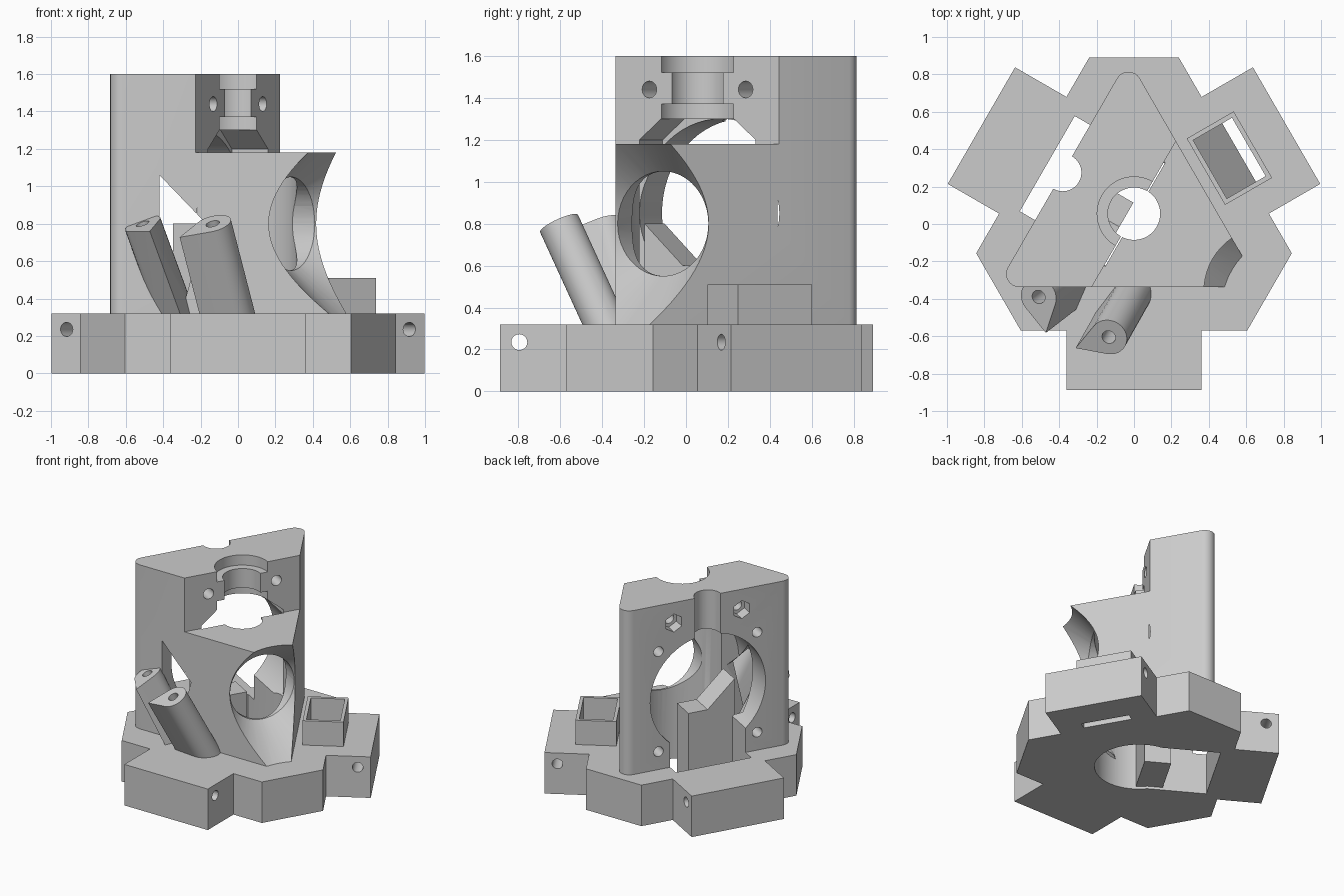
import bpy, bmesh, math
from math import sin, cos, pi, radians
from mathutils import Matrix, Vector

if "Cube" in bpy.data.objects:
    bpy.data.objects.remove(bpy.data.objects["Cube"])

I = Matrix.Identity(4)
# Frame aligned with the main bore: x' along bore, y' across the left face
F = Matrix.Translation((.024, .041, 0)) @ Matrix.Rotation(radians(-30), 4, 'Z')
# Profiles drawn as (across, height), extruded along the bore
P = F @ Matrix(((0, 0, 1, 0), (1, 0, 0, 0), (0, 1, 0, 0), (0, 0, 0, 1)))


def finish(name, bm):
    bmesh.ops.recalc_face_normals(bm, faces=bm.faces)
    me = bpy.data.meshes.new(name)
    bm.to_mesh(me)
    bm.free()
    ob = bpy.data.objects.new(name, me)
    bpy.context.collection.objects.link(ob)
    return ob


def prism(name, pts, z0, z1, m=I):
    bm = bmesh.new()
    lo = [bm.verts.new(m @ Vector((x, y, z0))) for x, y in pts]
    hi = [bm.verts.new(m @ Vector((x, y, z1))) for x, y in pts]
    n = len(pts)
    bm.faces.new(lo[::-1])
    bm.faces.new(hi)
    for i in range(n):
        j = (i + 1) % n
        bm.faces.new((lo[i], lo[j], hi[j], hi[i]))
    return finish(name, bm)


def cyl(p0, p1, r0, r1=None, m=I, seg=48):
    p0, p1 = m @ Vector(p0), m @ Vector(p1)
    d = p1 - p0
    q = Matrix.Translation((p0 + p1) / 2) @ d.to_track_quat('Z', 'Y').to_matrix().to_4x4()
    bm = bmesh.new()
    bmesh.ops.create_cone(bm, cap_ends=True, segments=seg, radius1=r0,
                          radius2=r0 if r1 is None else r1, depth=d.length, matrix=q)
    return finish("cutter", bm)


def rect(x0, x1, y0, y1):
    return [(x0, y0), (x1, y0), (x1, y1), (x0, y1)]


def combine(ob, other, op='DIFFERENCE'):
    other.hide_render = True
    md = ob.modifiers.new("b", 'BOOLEAN')
    md.operation, md.object, md.solver = op, other, 'EXACT'
    bpy.context.view_layer.objects.active = ob
    bpy.ops.object.modifier_apply(modifier=md.name)
    bpy.data.objects.remove(other, do_unlink=True)


# Three-armed base plate, one third of the outline repeated
C = Vector((0, .055))
third = [(-.605, -.57), (-.36, -.57), (-.36, -.887), (.36, -.887), (.36, -.57), (.605, -.57)]
outline = []
for k in range(3):
    a = k * 2 * pi / 3
    for x, y in third:
        y -= C.y
        outline.append((x * cos(a) - y * sin(a), x * sin(a) + y * cos(a) + C.y))
body = prism("bracket_body", outline, 0, .32)

# Rounded triangular tower
tri = []
for k in range(3):
    a = radians(90 + 120 * k)
    cx, cy = -.03 + .674 * cos(a), .07 + .674 * sin(a)
    for i in range(9):
        b = a + radians(-60 + 15 * i)
        tri.append((cx + .07 * cos(b), cy + .07 * sin(b)))
tower = prism("tower", tri, .3, 1.6)
combine(tower, prism("cutter", rect(-.0275, 1.5, -1.5, 1.5), 1.18, 1.8, F))
# flared opening toward the right corner
combine(tower, cyl((.29, 0, .8), (.85, 0, .8), .24, .71, F, 64))
combine(tower, cyl((-.1, 0, .8), (.32, 0, .8), .25, None, F))
# slit in the front wall
slit = Matrix(((1, 0, 0, 0), (0, 0, -1, 0), (0, 1, 0, 0), (0, 0, 0, 1)))
combine(tower, prism("cutter", [(-.42, 1.06), (-.42, .4), (-.3, .33), (-.17, .8)], .1, .45, slit))
combine(body, tower, 'UNION')

# Main bore, vertical shaft and the window below the bore
combine(body, cyl((-.7, 0, .85), (-.02, 0, .85), .45, None, F, 64))
combine(body, cyl((0, .055, -.1), (0, .055, 1.17), .315))
combine(body, prism("cutter", rect(-.563, -.03, -.294, .294), -.1, .85, F))

# Bearing seats and rod hole in the upper slab
combine(body, cyl((0, .055, 1.1), (0, .055, 1.7), .14))
for z0, z1 in ((1.2, 1.37), (1.52, 1.7)):
    combine(body, cyl((0, .055, z0), (0, .055, z1), .197))
# chamfered relief under the seats
combine(body, prism("cutter", [(-.32, 1.0), (.32, 1.0), (.32, 1.2), (.2, 1.3), (-.2, 1.3), (-.32, 1.2)],
                    -.25, -.02, P))
# vertical channel on the left face
combine(body, cyl((-.468, 0, 1.1), (-.468, 0, 1.7), .1, None, F))

# Mounting screws, and clamp holes with nut pockets
for s in (-1, 1):
    for z in (.46, 1.24):
        combine(body, cyl((-.6, s * .385, z), (-.25, s * .385, z), .038, None, F, 20))
    combine(body, cyl((-.6, s * .265, 1.44), (.1, s * .265, 1.44), .04, None, F, 20))
    combine(body, cyl((-.6, s * .265, 1.44), (-.38, s * .265, 1.44), .07, None, F, 6))

# Cross holes in the three arms
for k in range(3):
    m = Matrix.Translation((0, .055, 0)) @ Matrix.Rotation(k * 2 * pi / 3, 4, 'Z')
    combine(body, cyl((-.5, -.85, .235), (.5, -.85, .235), .038, None, m, 20))

# Inner post beside the bore
combine(body, prism("post", [(-.31, .02), (.05, .02), (.05, .6), (-.1, .6), (-.31, .8)], -.25, -.06, P), 'UNION')

# Square socket with a sloping floor and a slot through the base
S = Matrix.Translation((.51, .352, 0)) @ Matrix.Rotation(radians(30), 4, 'Z')
combine(body, prism("socket", rect(-.145, .145, -.205, .205), .3, .51, S), 'UNION')
SP = S @ Matrix(((1, 0, 0, 0), (0, 0, -1, 0), (0, 1, 0, 0), (0, 0, 0, 1)))
combine(body, prism("cutter", [(-.12, .6), (-.12, .33), (.06, .03), (.06, -.1), (.12, -.1), (.12, .6)],
                    -.18, .18, SP))


# Slanted teardrop tubes on the front
def tube(top, bottom, tip):
    top, bottom, tip = Vector(top), Vector(bottom), Vector(tip)
    z = (top - bottom).normalized()
    x = (tip - z * tip.dot(z)).normalized()
    y = z.cross(x)
    m = Matrix((x, y, z)).transposed().to_4x4()
    m.translation = bottom
    L = (top - bottom).length
    pts = [(.2, 0)] + [(.1 * cos(a), .1 * sin(a)) for a in
                       (radians(60 + 240 * i / 20) for i in range(21))]
    combine(body, prism("tube", pts, 0, L, m), 'UNION')
    combine(body, cyl((0, 0, .1), (0, 0, L + .1), .037, None, m, 20))


tube((-.135, -.605, .8), (.02, -.33, .2), (-.175, -.055, -.08))
tube((-.51, -.39, .8), (-.29, -.22, .2), (.04, -.17, -.05))

bpy.ops.object.select_all(action='DESELECT')
body.select_set(True)
bpy.context.view_layer.objects.active = body
bpy.ops.object.shade_smooth_by_angle(angle=radians(25))
